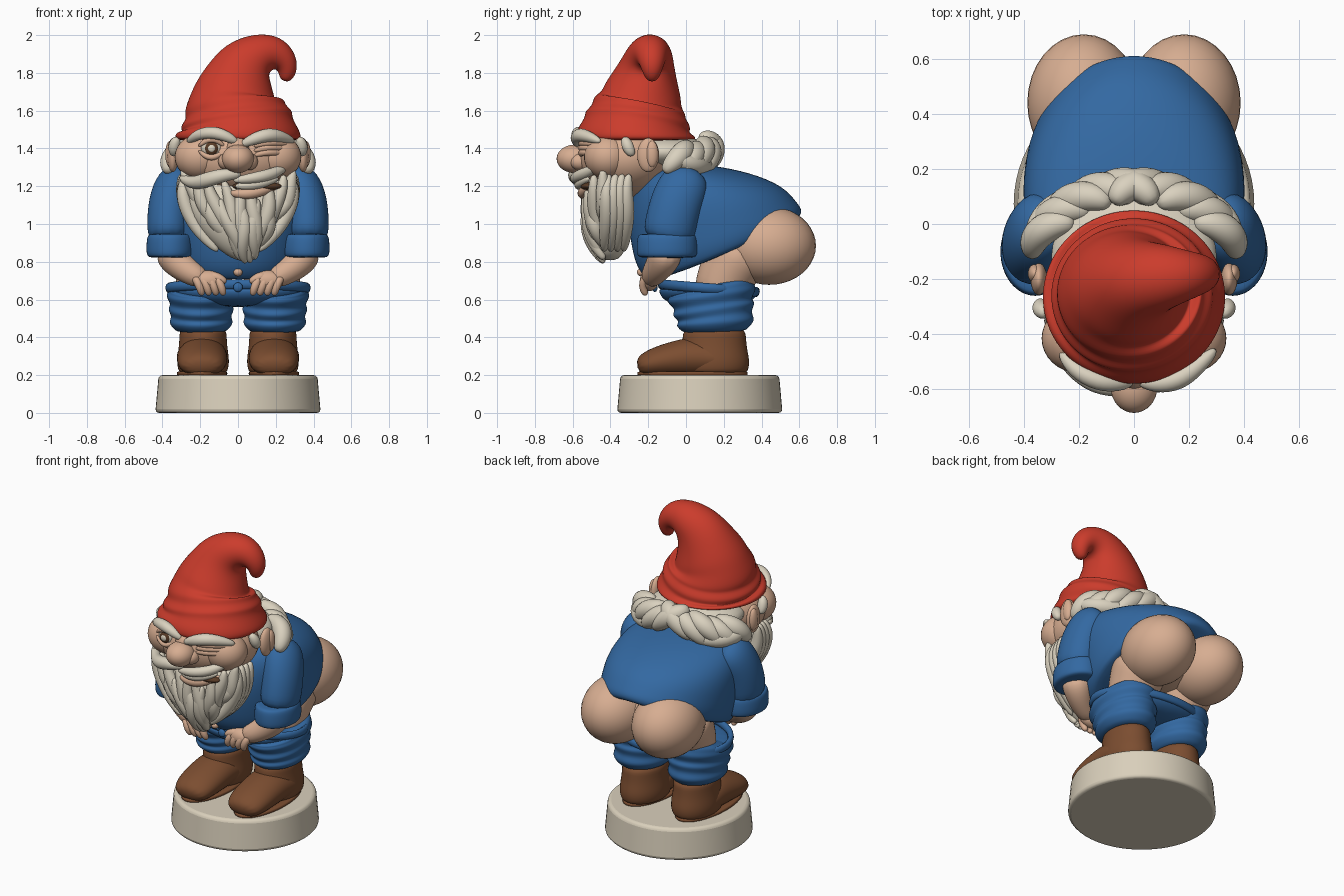
import bpy, bmesh, math
from mathutils import Vector, Matrix

default_cube = bpy.data.objects.get("Cube")
if default_cube:
    bpy.data.objects.remove(default_cube, do_unlink=True)

X, Y, Z = Vector((1, 0, 0)), Vector((0, 1, 0)), Vector((0, 0, 1))


def material(name, red, green, blue):
    mat = bpy.data.materials.new(name)
    mat.use_nodes = True
    mat.diffuse_color = (red, green, blue, 1)
    shader = next(n for n in mat.node_tree.nodes if n.type == "BSDF_PRINCIPLED")
    shader.inputs["Base Color"].default_value = (red, green, blue, 1)
    shader.inputs["Roughness"].default_value = .6
    return mat


skin = material("warm skin", .68, .42, .285)
cloth = material("blue cloth", .033, .14, .36)
felt = material("red felt", .6, .045, .025)
hair = material("cream hair", .7, .64, .52)
leather = material("brown leather", .2, .075, .03)
stone = material("pale stone", .7, .63, .5)
dark = material("dark brown", .1, .045, .02)


def finish(name, bm, mat, mirror=False, subdivide=0):
    """Turn a bmesh into a smooth object, optionally mirrored across x."""
    bmesh.ops.recalc_face_normals(bm, faces=bm.faces[:])
    for face in bm.faces:
        face.smooth = True
    mesh = bpy.data.meshes.new(name)
    bm.to_mesh(mesh)
    bm.free()
    mesh.materials.append(mat)
    obj = bpy.data.objects.new(name, mesh)
    bpy.context.collection.objects.link(obj)
    if mirror:
        obj.modifiers.new("Mirror", "MIRROR").use_mirror_merge = False
    if subdivide:
        smooth = obj.modifiers.new("Subdivision", "SUBSURF")
        smooth.levels = smooth.render_levels = subdivide
    return obj


def loft(name, rings, mat, mirror=False, subdivide=2):
    """Skin a list of equal rings and cap both ends."""
    bm = bmesh.new()
    loops = [[bm.verts.new(p) for p in ring] for ring in rings]
    count = len(loops[0])
    for low, high in zip(loops, loops[1:]):
        for i in range(count):
            j = (i + 1) % count
            bm.faces.new((low[i], low[j], high[j], high[i]))
    bm.faces.new(loops[0])
    bm.faces.new(loops[-1])
    return finish(name, bm, mat, mirror, subdivide)


def ellipse(centre, u, v, sides):
    turns = [math.tau * i / sides for i in range(sides)]
    return [centre + u * math.cos(a) + v * math.sin(a) for a in turns]


def tube(name, path, mat, ref=Y, mirror=False, sides=12, subdivide=2):
    """Path points are x, y, z, radius along ref, optional second radius."""
    centres = [Vector(p[:3]) for p in path]
    rings = []
    for i, p in enumerate(path):
        tangent = (centres[min(i + 1, len(path) - 1)] - centres[max(i - 1, 0)]).normalized()
        u = (ref - tangent * ref.dot(tangent)).normalized()
        rings.append(ellipse(centres[i], u * p[3], tangent.cross(u) * p[-1], sides))
    return loft(name, rings, mat, mirror, subdivide)


def ball(name, centre, radii, mat, mirror=False):
    bm = bmesh.new()
    matrix = Matrix.Translation(centre) @ Matrix.Diagonal((*radii, 1))
    bmesh.ops.create_uvsphere(bm, u_segments=32, v_segments=20, radius=1, matrix=matrix)
    return finish(name, bm, mat, mirror)


def lock(name, path, thickness, mat=hair, ref=Y, mirror=False):
    """A strand that swells in the middle and tapers at both ends."""
    last = len(path) - 1
    points = [(*p, thickness * (.3 + .8 * math.sin(math.pi * (i + .3) / (last + .6))))
              for i, p in enumerate(path)]
    return tube(name, points, mat, ref, mirror, sides=8)


# Round plinth
bm = bmesh.new()
bmesh.ops.create_cone(bm, cap_ends=True, segments=64, radius1=.438, radius2=.42, depth=.2,
                      matrix=Matrix.Translation((0, .073, .1)))
plinth = finish("plinth", bm, stone)
bevel = plinth.modifiers.new("Bevel", "BEVEL")
bevel.width, bevel.segments = .02, 3
bpy.context.view_layer.objects.active = plinth
plinth.select_set(True)
bpy.ops.object.shade_smooth_by_angle(angle=math.radians(40))

# Boots
tube("boot_shaft", [(.185, .15, z, a, b) for z, a, b in
     [(.2, .17, .12), (.23, .19, .14), (.28, .195, .145), (.34, .18, .135),
      (.4, .175, .13), (.46, .17, .13)]], leather, mirror=True)
tube("boot_foot", [(.19, y, z, a, b) for y, z, a, b in
     [(.28, .26, .1, .06), (.18, .28, .14, .09), (.06, .3, .14, .115), (-.06, .285, .14, .1),
      (-.18, .265, .135, .08), (-.26, .24, .095, .05)]], leather, X, True)
tube("boot_sole", [(.19, .035, z, .295, w) for z, w in [(.195, .13), (.2, .135), (.217, .135), (.22, .13)]],
     leather, mirror=True, sides=24, subdivide=1)

# Lowered trousers with crumpled folds
tube("trouser_leg", [(.195, y, z, a, b) for y, z, a, b in
     [(.16, .425, .15, .12), (.16, .44, .18, .145), (.155, .48, .22, .18), (.155, .51, .19, .155),
      (.145, .55, .235, .185), (.145, .575, .2, .16), (.135, .62, .25, .195), (.135, .645, .23, .175),
      (.125, .68, .25, .185)]], cloth, mirror=True, sides=16)
tube("trouser_seat", [(0, y, z, a, b) for y, z, a, b in
     [(.12, .56, .16, .25), (.12, .6, .25, .34), (.12, .65, .27, .37), (.12, .67, .25, .35)]],
     cloth, sides=24)
bm = bmesh.new()
waist = [ellipse(Vector((0, .12, .66)), X * r, Y * (r - .115) - Z * .02, 32) for r in (.37, .395, .375, .34)]
loops = [[bm.verts.new(p + Z * lift) for p in ring] for ring, lift in zip(waist, (-.04, 0, .04, 0))]
for a, b in zip(loops, loops[1:] + loops[:1]):
    for i in range(32):
        bm.faces.new((a[i - 1], a[i], b[i], b[i - 1]))
finish("waistband", bm, cloth, subdivide=1)
ball("trouser_button", (0, -.165, .665), (.025, .015, .025), cloth)

# Bare thighs and bottom
tube("thigh", [(.18, .17, .6, .14), (.18, .19, .68, .15), (.18, .24, .78, .17), (.19, .32, .9, .18)],
     skin, mirror=True)
ball("buttock", (.182, .44, .885), (.205, .248, .207), skin, True)
ball("hips", (0, .3, .9), (.2, .24, .15), skin)

# Shirt: each ring runs from a back point to a front point, sagging at the sides
shirt = []
for back_y, back_z, front_y, front_z, width, sag in [
        (.58, 1.03, -.17, .7, .35, .03), (.615, 1.05, -.215, .705, .38, .03), (.62, 1.085, -.26, .76, .4, .02),
        (.59, 1.12, -.285, .83, .405, 0), (.52, 1.205, -.31, .97, .41, 0), (.34, 1.275, -.3, 1.11, .39, 0),
        (.15, 1.31, -.26, 1.22, .33, 0), (.02, 1.32, -.2, 1.29, .18, 0)]:
    back, front = Vector((0, back_y, back_z)), Vector((0, front_y, front_z))
    ring = ellipse((back + front) / 2, X * width, (back - front) / 2, 20)
    shirt.append([p - Z * sag * abs(p.x) / width for p in ring])
loft("shirt", shirt, cloth)
ball("belly_button", (0, -.235, .745), (.024, .025, .022), skin)

# Arms and hands
tube("sleeve", [(.29, .03, 1.28, .08, .06), (.33, .0, 1.23, .14, .11), (.36, -.05, 1.12, .145, .12),
     (.37, -.08, 1.0, .145, .118), (.365, -.1, .9, .14, .115)], cloth, mirror=True)
tube("cuff", [(.358, -.1, z, r, r - .035) for z, r in
     [(.95, .14), (.94, .16), (.89, .165), (.83, .165), (.82, .14)]], cloth, mirror=True, sides=16)
tube("forearm", [(.365, -.1, .88, .1), (.33, -.12, .8, .09), (.26, -.165, .745, .07), (.17, -.195, .7, .055)],
     skin, mirror=True)
ball("palm", (.155, -.195, .7), (.09, .05, .055), skin, True)
for i in range(4):
    x = .085 + .038 * i
    tube(f"finger_{i + 1}", [(x + .035, -.2, .725, .02), (x + .02, -.225, .705, .025), (x, -.23, .66, .024),
         (x - .01, -.21, .62, .018)], skin, mirror=True, sides=8)
tube("thumb", [(.15, -.21, .73, .028), (.1, -.22, .715, .027), (.06, -.215, .69, .02)], skin, Z, True, 8)

# Head and face
ball("head", (0, -.31, 1.35), (.325, .26, .21), skin)
ball("cheek", (.2, -.415, 1.355), (.135, .125, .12), skin, True)
ball("nose", (0, -.59, 1.345), (.085, .095, .075), skin)
ball("nose_bridge", (0, -.545, 1.395), (.06, .055, .07), skin)
ball("nostril", (.06, -.56, 1.33), (.045, .055, .045), skin, True)
ball("ear", (.345, -.2, 1.365), (.03, .058, .09), skin, True)
ball("ear_rim", (.36, -.18, 1.37), (.025, .034, .07), skin, True)
ball("open_mouth", (.1, -.515, 1.2), (.13, .045, .027), dark)
lock("teeth", [(-.02, -.555, 1.2), (.06, -.572, 1.203), (.14, -.557, 1.218), (.22, -.512, 1.243)], .028, ref=Z)
lock("lower_lip", [(-.05, -.53, 1.165), (.04, -.55, 1.155), (.13, -.54, 1.175), (.23, -.48, 1.215)], .033, skin, Z)

# Open eye, winking eye
ball("eye_white", (-.14, -.53, 1.4), (.055, .035, .048), hair)
ball("iris", (-.14, -.552, 1.4), (.036, .018, .036), dark)
ball("eye_glint", (-.14, -.564, 1.4), (.02, .01, .02), hair)
for name, side in (("upper_lid", 1), ("lower_lid", -1)):
    lock(name, [(-.14 + .07 * dx, -.555 + .015 * abs(dx), 1.4 + side * (.05 - .04 * dx * dx))
                for dx in (-1, -.5, 0, .5, 1)], .018, skin, Z)
for i, lift in enumerate((.42, .395, .37)):
    lock(f"wink_fold_{i + 1}", [(.08, -.55, .99 + lift), (.14, -.56, 1.01 + lift), (.2, -.535, 1.01 + lift),
         (.28, -.47, 1.0 + lift)], .02, skin, Z)

# Eyebrows and moustache
lock("raised_brow", [(-.27, -.46, 1.43), (-.22, -.53, 1.475), (-.13, -.575, 1.49), (-.05, -.58, 1.46),
     (.0, -.57, 1.43)], .035, ref=Z)
lock("lowered_brow", [(.01, -.57, 1.415), (.08, -.585, 1.45), (.16, -.57, 1.475), (.23, -.52, 1.465),
     (.3, -.45, 1.435)], .038, ref=Z)
lock("moustache_right", [(.02, -.58, 1.26), (-.06, -.6, 1.265), (-.16, -.57, 1.235), (-.24, -.5, 1.21),
     (-.31, -.42, 1.25)], .042, ref=Z)
lock("moustache_left", [(-.03, -.58, 1.23), (.06, -.595, 1.24), (.15, -.565, 1.255), (.22, -.51, 1.28),
     (.27, -.45, 1.32)], .033, ref=Z)

# Beard: solid core covered with two layers of wavy strands
tube("beard_core", [(0, -.36, 1.26, .06, .3), (0, -.4, 1.18, .11, .3), (.0, -.42, 1.05, .125, .26),
     (.02, -.41, .94, .115, .18), (.04, -.4, .85, .08, .1), (.05, -.4, .81, .04, .04)], hair, sides=16)
for layer, (count, spread, top, drop) in enumerate([(9, .3, 1.23, .44), (7, .25, 1.13, .34)]):
    for i in range(count):
        f = 2 * i / (count - 1) - 1
        path = []
        for step in range(7):
            t = step / 6
            taper = 1 - .75 * t ** 1.8
            x = f * spread * taper + .05 * t + .018 * math.sin(6 * t + i * 2)
            y = -.4 - .125 * math.sqrt(1 - .9 * f * f) * (1 - .75 * t ** 3)
            z = top + .06 * f * f - t * (drop - .12 * f * f)
            path.append((x, y, z))
        lock(f"beard_strand_{layer + 1}_{i + 1}", path, .042)
for i in range(4):
    y = -.3 - .035 * i
    lock(f"side_whisker_{i + 1}", [(.3 - .01 * i, y, 1.27), (.3, y - .02, 1.18), (.27, y - .01, 1.07),
         (.2, y - .02, .95), (.1, y - .03, .85)], .042, mirror=True)

# Hair under the hat, chunky locks swept outwards and drooping towards the ears
ball("hair_mass", (0, -.12, 1.38), (.3, .24, .1), hair)
for i in range(5):
    angle = math.radians(30 + 16.5 * i)
    path = []
    for reach, lift, sweep in ((.72, .06, -.05), (.86, .055, .06), (.97, .03, .25), (1, -.02, .45), (.97, -.07, .6)):
        a = angle - sweep + .12
        path.append((.38 * reach * math.cos(a), -.13 + .29 * reach * math.sin(a),
                     1.39 + lift - .015 * (i % 2) - .05 * math.cos(a)))
    lock(f"hair_lock_{i + 1}", path, .062, ref=Z, mirror=True)
lock("temple_tuft", [(.32, -.33, 1.46), (.335, -.315, 1.43), (.34, -.3, 1.39), (.34, -.28, 1.36)], .034, mirror=True)
lock("nape_lock", [(.37, -.1, 1.36), (.36, -.02, 1.33), (.3, .06, 1.31), (.18, .11, 1.31), (.05, .13, 1.32)],
     .055, ref=Z, mirror=True)

# Floppy hat with folds and a curled tip
tube("hat", [(0, -.265, 1.44, .29, .3), (0, -.265, 1.45, .325, .34), (0, -.265, 1.49, .315, .335),
     (0, -.26, 1.52, .28, .29), (-.01, -.255, 1.555, .29, .31), (-.01, -.25, 1.59, .25, .265),
     (-.02, -.245, 1.625, .255, .275), (-.02, -.235, 1.66, .215, .235), (-.01, -.23, 1.7, .21, .22),
     (.01, -.215, 1.77, .175, .19), (.05, -.2, 1.85, .14, .16), (.12, -.19, 1.9, .12),
     (.2, -.185, 1.905, .09, .1), (.255, -.18, 1.86, .07), (.265, -.18, 1.8, .05),
     (.245, -.18, 1.755, .025)], felt, sides=20)
